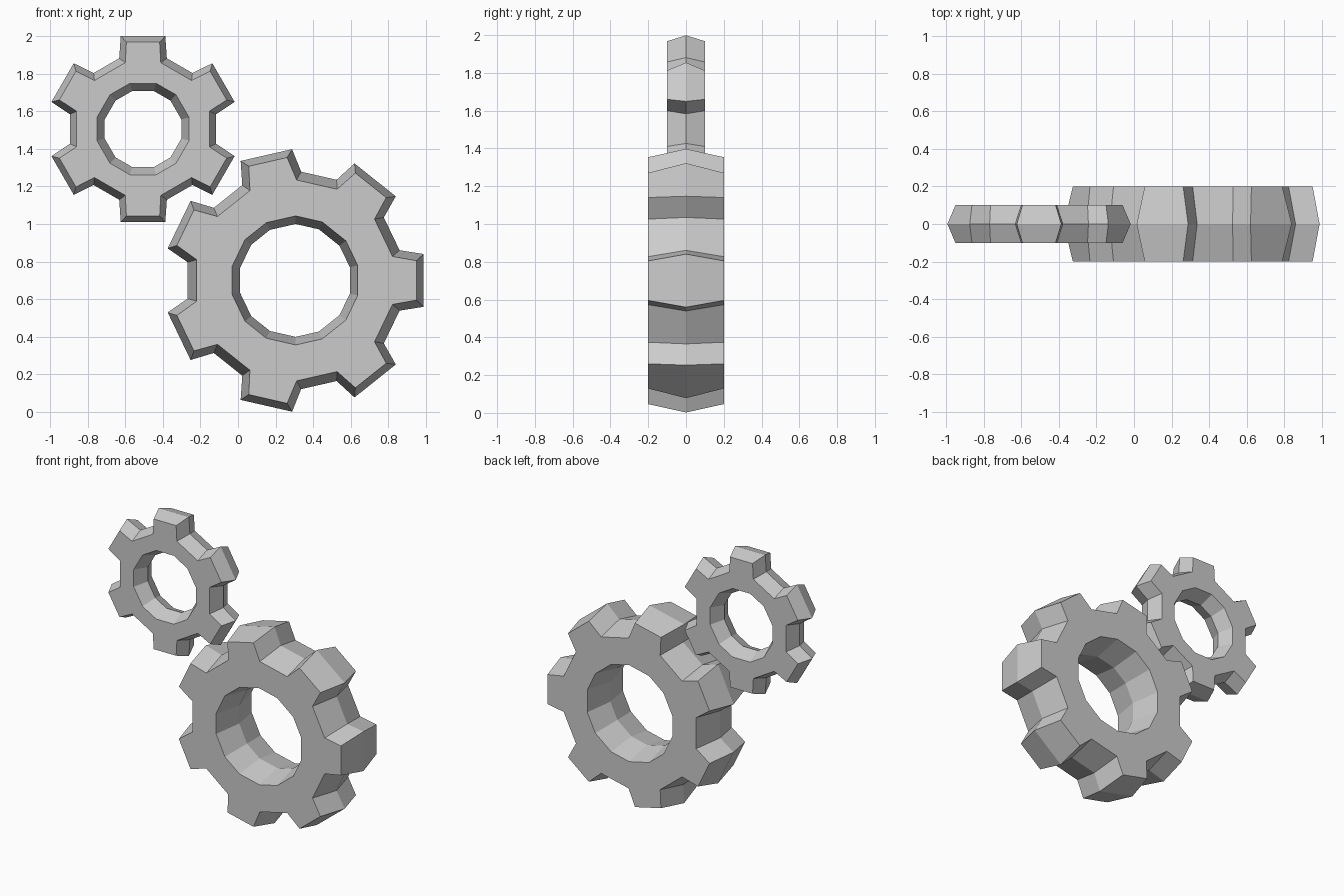
import bpy, bmesh
from math import sin, cos, radians

if "Cube" in bpy.data.objects:
    bpy.data.objects.remove(bpy.data.objects["Cube"])


def ring(radius, half_angle, teeth, start):
    """Pairs of (x, z) points either side of every tooth centre."""
    pts = []
    for i in range(teeth):
        for s in (-1, 1):
            a = radians(start + i * 360 / teeth + s * half_angle)
            pts.append((radius * cos(a), radius * sin(a)))
    return pts


def gear(name, centre, teeth, start, half_depth, face, middle):
    """face / middle: (radius, half angle) for hole, tooth root and tooth tip."""
    bm = bmesh.new()
    cx, cz = centre
    layers = []
    for y, section in ((-half_depth, face), (0, middle), (half_depth, face)):
        layers.append([[bm.verts.new((cx + x, y, cz + z))
                        for x, z in ring(r, a, teeth, start)]
                       for r, a in section])
    n = teeth * 2
    # front and back caps: hub ring plus one quad per tooth
    for hole, root, tip in (layers[0], layers[2]):
        for i in range(n):
            j = (i + 1) % n
            bm.faces.new((hole[i], root[i], root[j], hole[j]))
        for i in range(0, n, 2):
            bm.faces.new((root[i], tip[i], tip[i + 1], root[i + 1]))
    # ridged side walls: hole and toothed outline
    for low, high in zip(layers, layers[1:]):
        loops = []
        for hole, root, tip in (low, high):
            outline = []
            for i in range(0, n, 2):
                outline += [root[i], tip[i], tip[i + 1], root[i + 1]]
            loops.append((hole, outline))
        for a, b in zip(*loops):
            for i in range(len(a)):
                j = (i + 1) % len(a)
                bm.faces.new((a[i], a[j], b[j], b[i]))
    bmesh.ops.recalc_face_normals(bm, faces=bm.faces)
    mesh = bpy.data.meshes.new(name)
    bm.to_mesh(mesh)
    bm.free()
    obj = bpy.data.objects.new(name, mesh)
    bpy.context.collection.objects.link(obj)
    return obj


# thin six-toothed gear, upper left
gear("small_gear", (-0.505, 1.505), 6, 90, 0.1,
     face=((0.253, 16), (0.365, 15), (0.471, 10.8)),
     middle=((0.21, 16), (0.397, 18.6), (0.508, 13.5)))

# thick seven-toothed gear, lower right
gear("large_gear", (0.303, 0.70), 7, 0, 0.2,
     face=((0.343, 13.5), (0.534, 13.8), (0.655, 9.2)),
     middle=((0.30, 13.5), (0.579, 16.1), (0.698, 11.6)))
